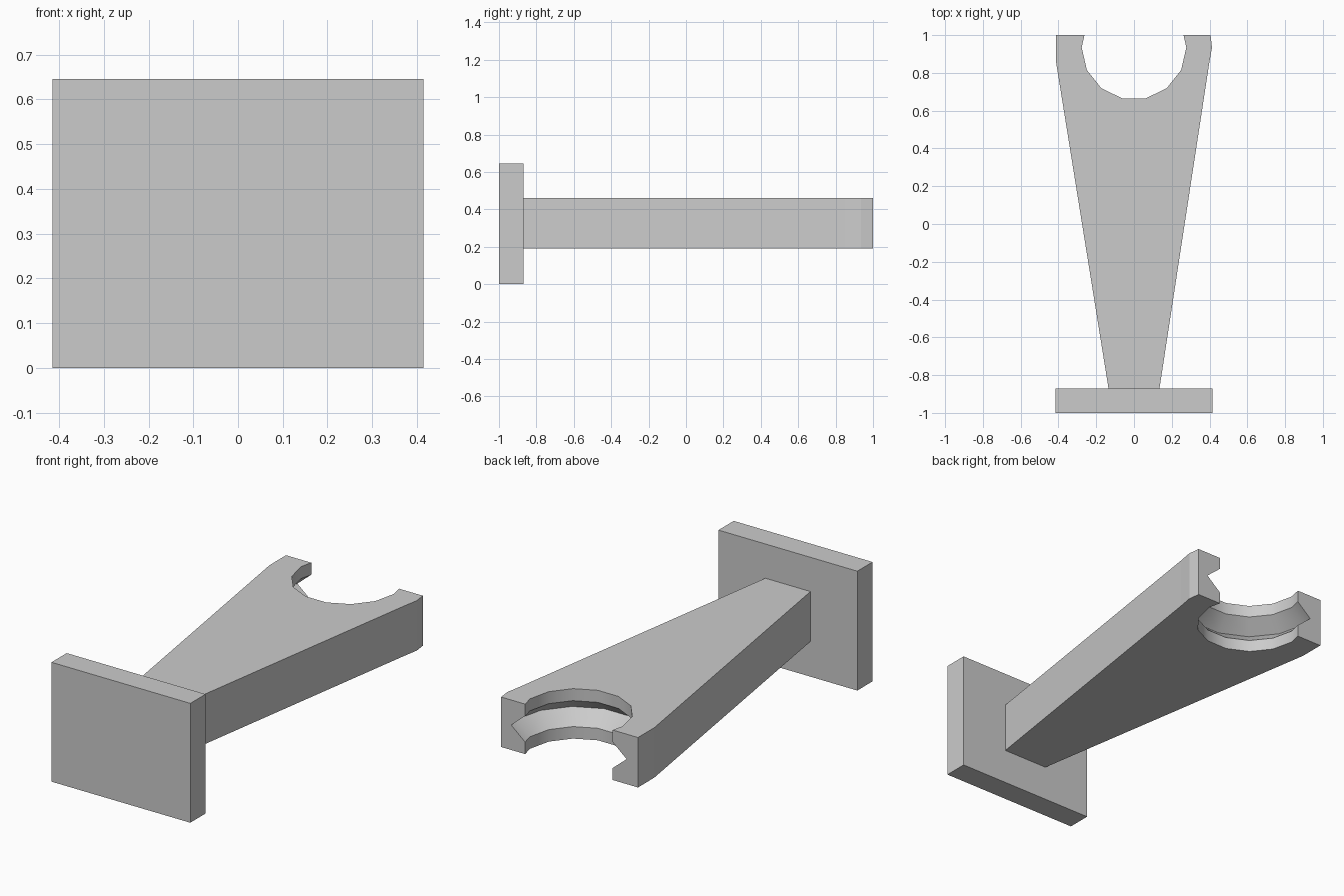
import bpy
import bmesh
from math import pi, sin, cos, hypot

if "Cube" in bpy.data.objects:
    bpy.data.objects.remove(bpy.data.objects["Cube"], do_unlink=True)

# Single grey finish
GREY = (0.6, 0.6, 0.6, 1.0)
grey = bpy.data.materials.new("grey")
grey.use_nodes = True
grey.diffuse_color = GREY
grey.node_tree.nodes["Principled BSDF"].inputs["Base Color"].default_value = GREY

ARM_BOTTOM, ARM_TOP = 0.19, 0.46
MID = (ARM_BOTTOM + ARM_TOP) / 2
BORE_Y, BORE_R, SIDES = 0.935, 0.277, 14


def add_object(name, bm):
    bmesh.ops.recalc_face_normals(bm, faces=bm.faces)
    mesh = bpy.data.meshes.new(name)
    bm.to_mesh(mesh)
    bm.free()
    mesh.materials.append(grey)
    obj = bpy.data.objects.new(name, mesh)
    bpy.context.collection.objects.link(obj)
    return obj


def prism(name, outline, bottom, top):
    bm = bmesh.new()
    face = bm.faces.new([bm.verts.new((x, y, bottom)) for x, y in outline])
    side = bmesh.ops.extrude_face_region(bm, geom=[face])["geom"]
    verts = [v for v in side if isinstance(v, bmesh.types.BMVert)]
    bmesh.ops.translate(bm, verts=verts, vec=(0, 0, top - bottom))
    return add_object(name, bm)


def lathe(name, profile, y):
    """Closed solid turned about a vertical axis, with a flat side facing front."""
    bm = bmesh.new()
    rings = []
    for r, z in profile:
        angles = [-pi / 2 + (i + 0.5) * 2 * pi / SIDES for i in range(SIDES)]
        rings.append([bm.verts.new((r * cos(a), y + r * sin(a), z)) for a in angles])
    for low, high in zip(rings, rings[1:]):
        for i in range(SIDES):
            j = (i + 1) % SIDES
            bm.faces.new((low[i], low[j], high[j], high[i]))
    bm.faces.new(rings[0])
    bm.faces.new(rings[-1])
    return add_object(name, bm)


# Mounting plate
W = 0.415
prism("mounting_plate", [(-W, -1), (W, -1), (W, -0.87), (-W, -0.87)], 0, 0.645)

# Tapered arm, with slightly rounded fork ends
arm = prism("arm", [(-0.135, -0.87), (0.135, -0.87), (0.398, 0.85), (0.413, 0.935),
                    (0.405, 1), (-0.413, 1), (-0.413, 0.86)], ARM_BOTTOM, ARM_TOP)

# Open bore with a V-shaped groove around its middle
cutter = lathe("bore_cutter", [(BORE_R, 0), (BORE_R, MID - 0.07), (BORE_R + 0.083, MID),
                               (BORE_R, MID + 0.07), (BORE_R, 0.7)], BORE_Y)
cutter.hide_render = True
cut = arm.modifiers.new("bore", "BOOLEAN")
cut.operation = "DIFFERENCE"
cut.solver = "EXACT"
cut.object = cutter
bpy.context.view_layer.objects.active = arm
arm.select_set(True)
bpy.ops.object.modifier_apply(modifier=cut.name)
bpy.data.objects.remove(cutter, do_unlink=True)

# Smooth bore walls, flat outer faces
bpy.ops.object.shade_smooth_by_angle(angle=0.52)
for p in arm.data.polygons:
    in_bore = hypot(p.center.x, p.center.y - BORE_Y) < 0.36
    p.use_smooth = in_bore and abs(p.normal.z) < 0.95 and abs(p.normal.y) < 0.999 or (
        in_bore and p.normal.y > 0.95 and p.center.y < 0.95)
